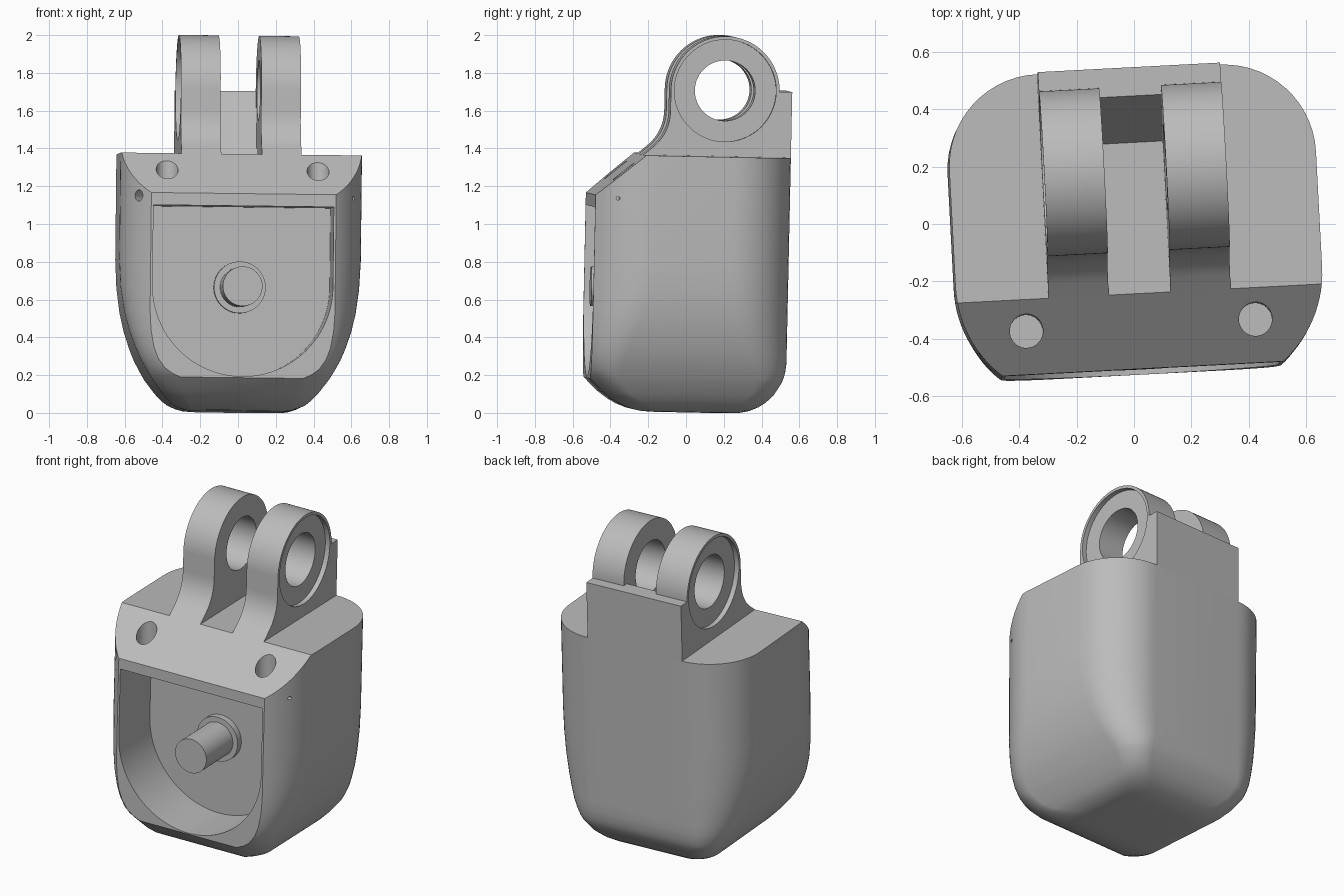
import bpy, bmesh, math
from mathutils import Matrix, Vector

if "Cube" in bpy.data.objects:
    bpy.data.objects.remove(bpy.data.objects["Cube"])

# Material
grey = bpy.data.materials.new("plain grey")
grey.use_nodes = True
grey.diffuse_color = (0.5, 0.5, 0.5, 1)
grey.node_tree.nodes["Principled BSDF"].inputs["Base Color"].default_value = (0.5, 0.5, 0.5, 1)

# The whole part leans slightly off the axes
LEAN = (Matrix.Translation((-0.01, 0.005, 0.005)) @ Matrix.Rotation(math.radians(3), 4, 'Z')
        @ Matrix.Rotation(math.radians(0.7), 4, 'Y') @ Matrix.Rotation(math.radians(-1.2), 4, 'X'))
FRONT, BACK, TOP = -0.535, 0.505, 1.36
SLOPE_Y, SLOPE_Z = -0.277, 1.145
EYE_Y, EYE_Z, EYE_R = 0.15, 1.708, 0.288
INNER, OUTER = 0.108, 0.318
parts = []


def make(name, bm):
    bmesh.ops.recalc_face_normals(bm, faces=bm.faces)
    mesh = bpy.data.meshes.new(name)
    bm.to_mesh(mesh)
    bm.free()
    mesh.materials.append(grey)
    obj = bpy.data.objects.new(name, mesh)
    bpy.context.collection.objects.link(obj)
    return obj


def prism(name, outline, start, end):
    """Solid from a closed outline of 3D points, pushed from start to end."""
    bm = bmesh.new()
    a = [bm.verts.new(Vector(p) + Vector(start)) for p in outline]
    b = [bm.verts.new(Vector(p) + Vector(end)) for p in outline]
    bm.faces.new(a)
    bm.faces.new(b[::-1])
    for i in range(len(a)):
        j = (i + 1) % len(a)
        bm.faces.new((a[i], b[i], b[j], a[j]))
    return make(name, bm)


def rod(name, radius, start, end, sides=64):
    """Cylinder between two points."""
    start, end = Vector(start), Vector(end)
    axis = end - start
    bm = bmesh.new()
    turn = Vector((0, 0, 1)).rotation_difference(axis).to_matrix().to_4x4()
    bmesh.ops.create_cone(bm, cap_ends=True, segments=sides, radius1=radius, radius2=radius,
                          depth=axis.length, matrix=Matrix.Translation((start + end) / 2) @ turn)
    return make(name, bm)


def cut(obj, *cutters):
    for c in cutters:
        c.hide_render = True
        mod = obj.modifiers.new("cut", 'BOOLEAN')
        mod.operation, mod.solver, mod.object = 'DIFFERENCE', 'EXACT', c
    graph = bpy.context.evaluated_depsgraph_get()
    mesh = bpy.data.meshes.new_from_object(obj.evaluated_get(graph))
    obj.modifiers.clear()
    obj.data = mesh
    for c in cutters:
        bpy.data.objects.remove(c)


def ring(z, w, fw, ys):
    """Horizontal outline: clipped arcs at the front, round corners at the back."""
    f = FRONT if z >= 0.17 else -0.2 + (FRONT + 0.2) * (z / 0.17) ** 0.45
    b = BACK - 0.27 + 0.27 * math.sqrt(1 - (1 - min(z / 0.28, 1)) ** 2)
    r = max(0.13, w - 0.32)
    n, sweep = 14, 0.9
    half = []
    for i in range(n, -1, -1):
        t = sweep * i / n
        half.append((fw + (w - fw) * (math.cos(t) - math.cos(sweep)) / (1 - math.cos(sweep)),
                     ys + (f - ys) * math.sin(t) / math.sin(sweep), z))
    for i in range(n + 1):
        t = math.pi / 2 * i / n
        half.append((w - r + r * math.cos(t), b - r + r * math.sin(t), z))
    return half + [(-x, y, z) for x, y, z in reversed(half)]


# Body: height, half width, front half width, start of front corner
levels = [(0, .25, .24, -.06), (.004, .28, .25, -.1), (.015, .315, .26, -.15), (.035, .355, .275, -.21),
          (.06, .385, .29, -.27), (.1, .42, .305, -.33), (.17, .472, .325, -.38), (.19, .484, .37, -.38),
          (.22, .502, .41, -.38), (.27, .53, .445, -.365), (.33, .556, .468, -.345),
          (.42, .588, .484, -.31), (.52, .613, .49, -.27), (.65, .632, .49, -.23),
          (.8, .64, .49, -.22), (TOP, .64, .49, -.22)]
bm = bmesh.new()
rows = [[bm.verts.new(p) for p in ring(*lv)] for lv in levels]
for lo, hi in zip(rows, rows[1:]):
    for i in range(len(lo)):
        j = (i + 1) % len(lo)
        bm.faces.new((lo[i], lo[j], hi[j], hi[i]))
bm.faces.new(rows[0][::-1])
bm.faces.new(rows[-1])
body = make("body", bm)

# Sloped shoulder, front pocket, shoulder holes and side pin holes
rise = (TOP - SLOPE_Z) / (SLOPE_Y - FRONT)
wedge = prism("slope_cutter", [(0, FRONT - 0.2, SLOPE_Z - 0.2 * rise), (0, SLOPE_Y + 0.2, TOP + 0.2 * rise),
                               (0, FRONT - 0.2, TOP + 0.2 * rise)], (-1, 0, 0), (1, 0, 0))
cut(body, wedge)
R, PZ, POCKET = 0.478, 0.655, -0.2
u_shape = [(R * math.cos(math.pi * i / 48), 0, PZ - R * math.sin(math.pi * i / 48)) for i in range(49)]
u_shape += [(-R, 0, 1.08), (R, 0, 1.08)]
cut(body, prism("pocket_cutter", u_shape, (0, -0.8, 0), (0, POCKET, 0)))
cut(body, *[rod("hole_cutter", 0.058, (s * 0.4, -0.385, 1.16), (s * 0.4, -0.385, 1.5), 40) for s in (-1, 1)])
cut(body, rod("left_pin_cutter", 0.01, (0.52, -0.42, 1.13), (0.7, -0.42, 1.13), 16),
    rod("right_pin_cutter", 0.03, (-0.5, -0.4, 1.13), (-0.62, -0.56, 1.13), 24))
parts.append(body)

# Pin and collar inside the pocket
parts.append(rod("pin_collar", 0.137, (0, POCKET + 0.01, PZ), (0, POCKET - 0.04, PZ)))
parts.append(rod("pin", 0.105, (0, POCKET, PZ), (0, FRONT + 0.01, PZ)))

# Lugs: fillet up from the slope, round eye, step down to the back wall
neck = EYE_Y - EYE_R
corner = Vector((0, neck, TOP + (neck - SLOPE_Y) * rise))
a = corner - Vector((0, 1, rise)).normalized() * 0.12
b = corner + Vector((0, 0, 0.12))
profile = [(0, SLOPE_Y, TOP)]
for i in range(13):
    t = i / 12
    profile.append(tuple(a * (1 - t) ** 2 + corner * 2 * t * (1 - t) + b * t * t))
for i in range(49):
    t = math.pi * (1 - i / 48)
    profile.append((0, EYE_Y + EYE_R * math.cos(t), EYE_Z + EYE_R * math.sin(t)))
profile += [(0, BACK, EYE_Z), (0, BACK, TOP)]
for side, s in (("left", 1), ("right", -1)):
    lug = prism(side + "_lug", profile, (s * INNER, 0, 0), (s * OUTER, 0, 0))
    cut(lug, rod("bore_cutter", 0.16, (0, EYE_Y, EYE_Z), (s, EYE_Y, EYE_Z)))
    cut(lug, rod("recess_cutter", 0.27, (s * (OUTER - 0.03), EYE_Y, EYE_Z), (s, EYE_Y, EYE_Z), 96))
    parts.append(lug)

# Back wall between the lugs, leaning face to the front
parts.append(prism("back_web", [(0, 0.25, TOP), (0, 0.405, EYE_Z), (0, BACK, EYE_Z), (0, BACK, TOP)],
                   (-INNER, 0, 0), (INNER, 0, 0)))

# Lean everything and smooth the rounded faces
bpy.ops.object.select_all(action='DESELECT')
for obj in parts:
    obj.data.transform(LEAN)
    obj.select_set(True)
bpy.context.view_layer.objects.active = body
bpy.ops.object.shade_smooth_by_angle(angle=math.radians(25))
